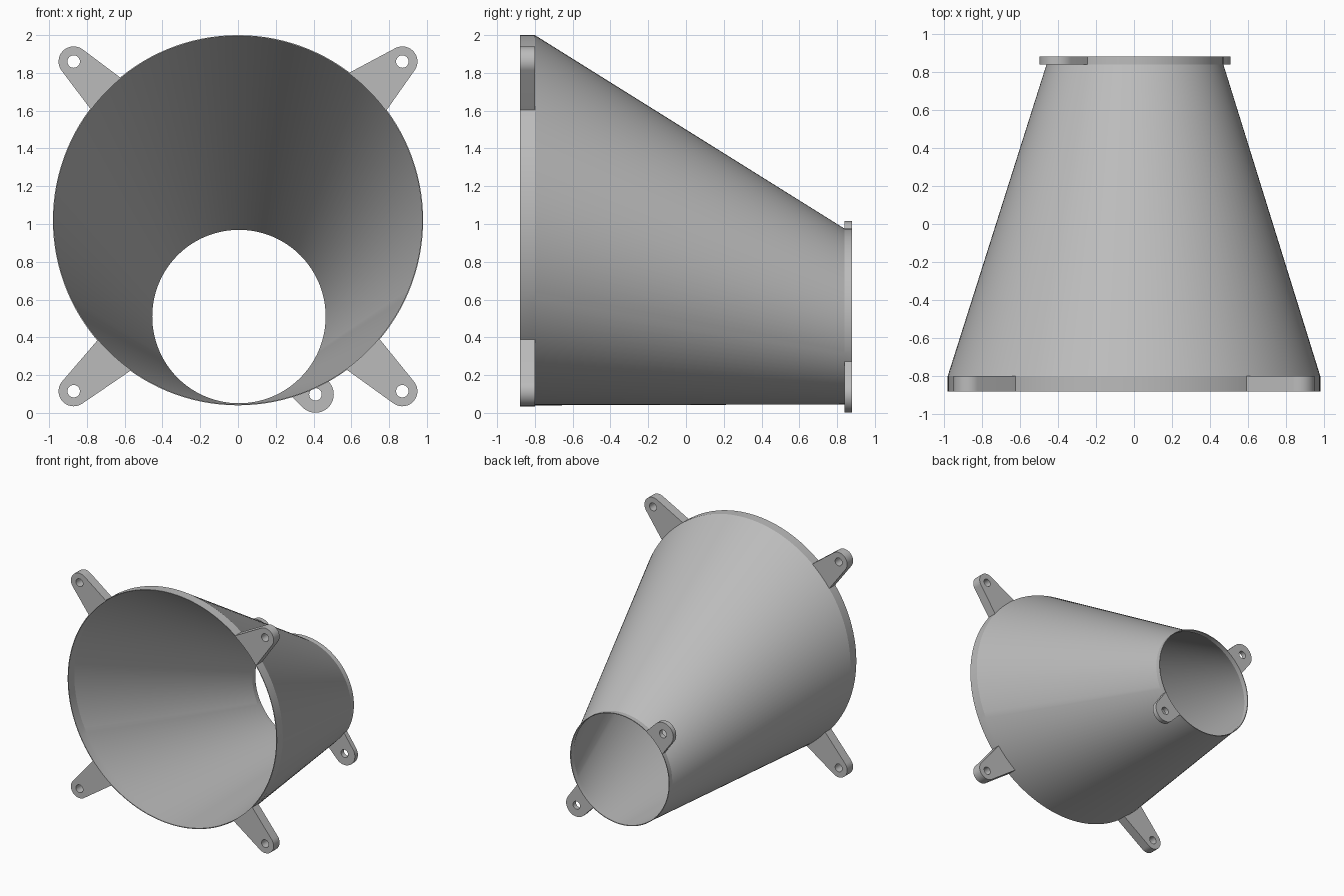
import bpy, bmesh
from math import sin, cos, acos, atan2, hypot, radians, pi, tau
from mathutils import Vector

cube = bpy.data.objects.get("Cube")
if cube:
    bpy.data.objects.remove(cube, do_unlink=True)

grey = bpy.data.materials.new("plain grey")
grey.use_nodes = True
grey.diffuse_color = (0.5, 0.5, 0.5, 1)
grey.node_tree.nodes["Principled BSDF"].inputs["Base Color"].default_value = (0.5, 0.5, 0.5, 1)

SEGMENTS = 128
WALL = 0.006
BIG = (Vector((0, 1.02)), 0.98)        # centre (x, z) and radius of each end
SMALL = (Vector((0.005, 0.51)), 0.465)
BIG_Y = (-0.88, -0.80)
SMALL_Y = (0.84, 0.88)


def polar(centre, radius, angle):
    return centre + radius * Vector((cos(angle), sin(angle)))


def smooth(obj, degrees):
    bpy.ops.object.select_all(action='DESELECT')
    obj.select_set(True)
    bpy.context.view_layer.objects.active = obj
    bpy.ops.object.shade_smooth_by_angle(angle=radians(degrees))


def make_funnel():
    """Thin off-centre cone with a short straight collar at each end."""
    stations = [(BIG, y) for y in BIG_Y] + [(SMALL, y) for y in SMALL_Y]
    loop = [(end, y, 0) for end, y in stations]
    loop += [(end, y, WALL) for end, y in reversed(stations)]
    bm = bmesh.new()
    rings = []
    for (centre, radius), y, inset in loop:
        ring = []
        for i in range(SEGMENTS):
            p = polar(centre, radius - inset, tau * i / SEGMENTS)
            ring.append(bm.verts.new((p.x, y, p.y)))
        rings.append(ring)
    for k, a in enumerate(rings):
        b = rings[(k + 1) % len(rings)]
        for i in range(SEGMENTS):
            j = (i + 1) % SEGMENTS
            bm.faces.new((a[i], a[j], b[j], b[i]))
    bmesh.ops.recalc_face_normals(bm, faces=bm.faces)
    mesh = bpy.data.meshes.new("funnel")
    bm.to_mesh(mesh)
    bm.free()
    mesh.materials.append(grey)
    obj = bpy.data.objects.new("funnel", mesh)
    bpy.context.collection.objects.link(obj)
    smooth(obj, 10)


def arc(centre, radius, start, end, steps):
    return [polar(centre, radius, start + (end - start) * i / steps) for i in range(steps + 1)]


def add_outline(curve, points):
    spline = curve.splines.new('POLY')
    spline.points.add(len(points) - 1)
    for sp, p in zip(spline.points, points):
        sp.co = (p.x, p.y, 0, 1)
    spline.use_cyclic_u = True


def make_lug(name, end, span, ys, tip, tip_radius):
    """Tapered mounting ear: base follows the collar, sides meet a round tip with a hole."""
    centre, radius = end
    tip = Vector(tip)
    first, last = (radians(a) for a in span)
    base = arc(centre, radius - WALL / 2, last, first, 8)

    def tangent(p, side):
        d = p - tip
        return atan2(d.y, d.x) + side * acos(tip_radius / hypot(d.x, d.y))

    start, stop = tangent(base[-1], 1), tangent(base[0], -1)
    while stop < start:
        stop += tau
    curve = bpy.data.curves.new(name, 'CURVE')
    curve.dimensions = '2D'
    curve.fill_mode = 'BOTH'
    curve.extrude = (ys[1] - ys[0]) / 2
    add_outline(curve, base + arc(tip, tip_radius, start, stop, 24))
    add_outline(curve, arc(tip, 0.033, 0, tau, 32)[:-1])
    curve.materials.append(grey)
    obj = bpy.data.objects.new(name, curve)
    bpy.context.collection.objects.link(obj)
    obj.rotation_euler.x = pi / 2
    obj.location.y = sum(ys) / 2
    bpy.ops.object.select_all(action='DESELECT')
    obj.select_set(True)
    bpy.context.view_layer.objects.active = obj
    bpy.ops.object.convert(target='MESH')
    smooth(bpy.context.object, 30)


make_funnel()

# Four ears around the wide collar
for name, span, tip in (
    ("upper_left_lug", (36.5, 53), (0.87, 1.86)),
    ("upper_right_lug", (129.5, 143), (-0.87, 1.86)),
    ("lower_right_lug", (220.5, 234.5), (-0.87, 0.115)),
    ("lower_left_lug", (306, 320), (0.87, 0.115)),
):
    make_lug(name, BIG, span, BIG_Y, tip, 0.08)

# Two opposite ears on the narrow collar
make_lug("rear_upper_lug", SMALL, (122.5, 149.5), SMALL_Y, (-0.4, 0.918), 0.097)
make_lug("rear_lower_lug", SMALL, (302.5, 329.5), SMALL_Y, (0.41, 0.098), 0.097)
